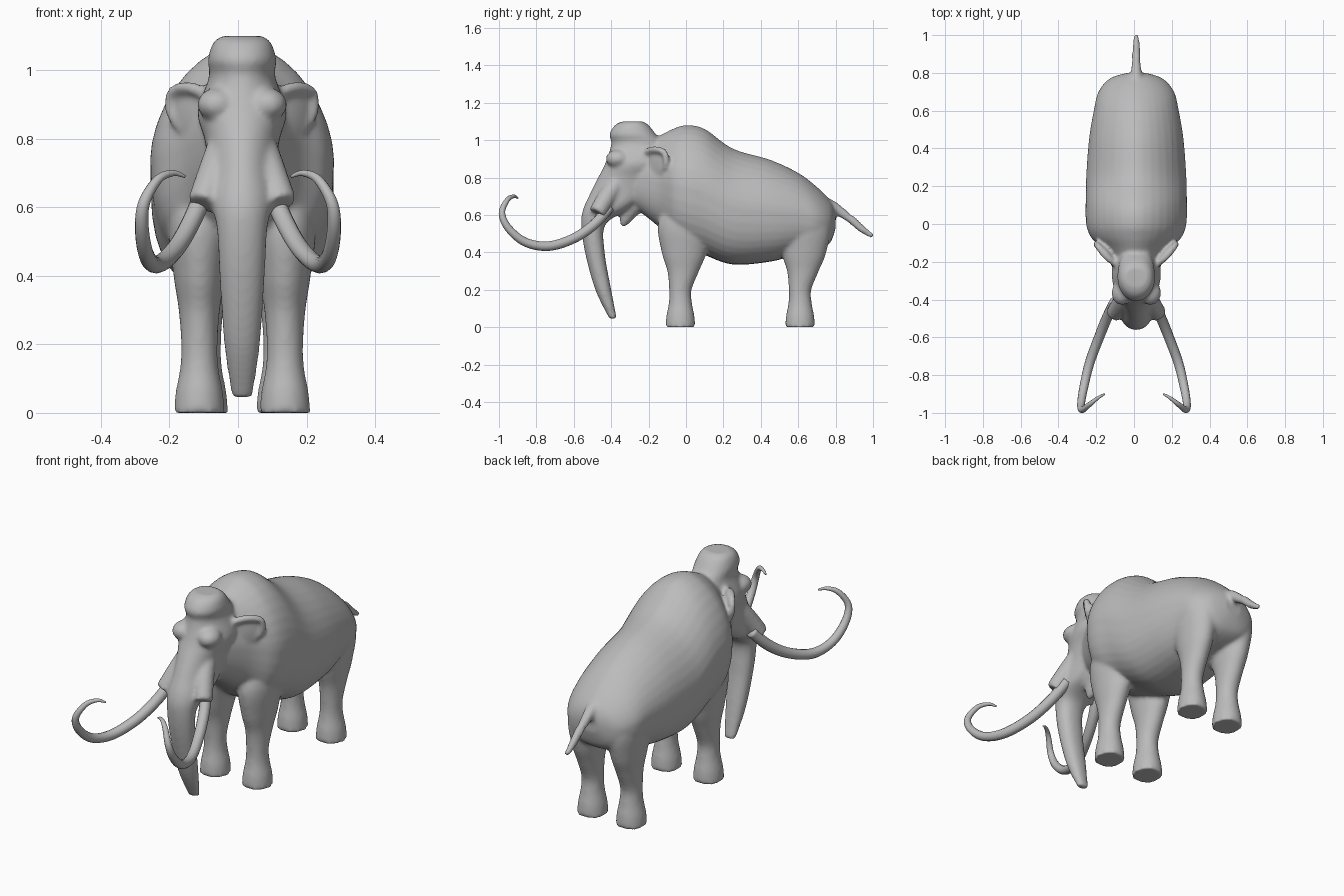
import bpy, bmesh, math
from mathutils import Vector

default_cube = bpy.data.objects.get("Cube")
if default_cube:
    bpy.data.objects.remove(default_cube, do_unlink=True)

grey = bpy.data.materials.new("mammoth grey")
grey.use_nodes = True
grey.diffuse_color = (.5, .5, .5, 1)
grey.node_tree.nodes["Principled BSDF"].inputs["Base Color"].default_value = grey.diffuse_color


def smooth_path(keys, steps=6):
    """Smooth curve through tuples of any length."""
    points = [Vector(key) for key in keys]
    points = [points[0], *points, points[-1]]
    result = []
    for before, start, end, after in zip(points, points[1:], points[2:], points[3:]):
        leave, arrive = (end - before) / 2, (after - start) / 2
        for step in range(steps):
            t = step / steps
            ease = t * t * (3 - 2 * t)
            result.append(start.lerp(end, ease)
                          + leave * (t * (1 - t) ** 2) - arrive * (t * t * (1 - t)))
    return result + [points[-1]]


def loft(bm, axis, keys, centre=0, lower=2, upper=2, sides=36):
    """Skin oval rings along an axis; key = (position, low, high, half width)."""
    rings = []
    for position, low, high, width in smooth_path(keys):
        ring = []
        for side in range(sides):
            angle = math.tau * side / sides
            across, along = math.cos(angle), math.sin(angle)
            power = 2 / (lower if along < 0 else upper)  # fullness of each half
            x = centre + width * math.copysign(abs(across) ** power, across)
            along = math.copysign(abs(along) ** power, along)
            offset = (low + high) / 2 + (high - low) / 2 * along
            spot = (x, position, offset) if axis == "y" else (x, offset, position)
            ring.append(bm.verts.new(spot))
        rings.append(ring)
    for ring, following in zip(rings, rings[1:]):
        for side in range(sides):
            bm.faces.new((ring[side - 1], ring[side], following[side], following[side - 1]))
    bm.faces.new(rings[0])
    bm.faces.new(rings[-1])


def tube(bm, path, thick, thin):
    """Round tube along a path, tapering faster towards its end."""
    curve = bpy.data.curves.new("path", "CURVE")
    curve.dimensions = "3D"
    curve.bevel_depth = 1
    curve.bevel_resolution = 4
    curve.use_fill_caps = True
    points = smooth_path(path)
    strand = curve.splines.new("POLY")
    strand.points.add(len(points) - 1)
    for index, (target, point) in enumerate(zip(strand.points, points)):
        target.co = (*point, 1)
        target.radius = thick + (thin - thick) * (index / (len(points) - 1)) ** 2
    holder = bpy.data.objects.new("path", curve)
    mesh = bpy.data.meshes.new_from_object(holder)
    bm.from_mesh(mesh)
    bpy.data.objects.remove(holder)
    bpy.data.curves.remove(curve)
    bpy.data.meshes.remove(mesh)


def blob(bm, centre, size, turn=0):
    """Ellipsoid, turned about the upright axis."""
    ball = bmesh.ops.create_uvsphere(bm, u_segments=24, v_segments=16, radius=1)["verts"]
    bmesh.ops.scale(bm, verts=ball, vec=size)
    cosine, sine = math.cos(turn), math.sin(turn)
    for vert in ball:
        x, y, z = vert.co
        vert.co = Vector(centre) + Vector((cosine * x - sine * y, sine * x + cosine * y, z))


def add_mirror_image(bm):
    """Copy everything built so far to the other side."""
    everything = list(bm.verts) + list(bm.edges) + list(bm.faces)
    copied = bmesh.ops.duplicate(bm, geom=everything)["geom"]
    verts = [item for item in copied if isinstance(item, bmesh.types.BMVert)]
    bmesh.ops.scale(bm, verts=verts, vec=(-1, 1, 1))


def make_object(bm, name):
    bmesh.ops.remove_doubles(bm, verts=bm.verts, dist=.0001)
    bmesh.ops.recalc_face_normals(bm, faces=bm.faces)
    mesh = bpy.data.meshes.new(name)
    bm.to_mesh(mesh)
    bm.free()
    for face in mesh.polygons:
        face.use_smooth = True
    mesh.materials.append(grey)
    result = bpy.data.objects.new(name, mesh)
    bpy.context.collection.objects.link(result)
    return result


def add_leg(bm, x, y):
    """Pillar leg: broad foot, narrow ankle, heavy thigh hidden in the body."""
    # height, backward drift, half depth, half width
    profile = [(0, 0, .08, .074), (.06, 0, .075, .069), (.13, 0, .062, .056), (.2, 0, .06, .053),
               (.3, .015, .085, .06), (.4, .02, .12, .075), (.55, .02, .14, .09),
               (.7, .01, .07, .06)]
    loft(bm, "z", [(height, y + drift - depth, y + drift + depth, width)
                   for height, drift, depth, width in profile], centre=x)


flesh = bmesh.new()

# Paired parts: front and hind legs
add_leg(flesh, x=.125, y=-.03)
add_leg(flesh, x=.115, y=.61)

# Tusk sockets
tube(flesh, [(.05, -.36, .78), (.08, -.42, .7), (.115, -.475, .61)], thick=.052, thin=.046)

# Broad brow
blob(flesh, centre=(.07, -.36, .9), size=(.06, .07, .05), turn=.3)

# Ear flap with a curled rim
blob(flesh, centre=(.155, -.15, .88), size=(.016, .07, .08), turn=-.75)
tube(flesh, [(.1, -.22, .93), (.16, -.17, .95), (.205, -.115, .93), (.2, -.11, .86),
             (.12, -.16, .78)], thick=.019, thin=.014)

add_mirror_image(flesh)

# Neck, shoulder hump, barrel and rump
loft(flesh, "y", [(-.3, .66, .95, .09), (-.15, .54, 1.02, .17), (-.07, .46, 1.06, .24),
                  (0, .42, 1.08, .265), (.1, .385, 1.06, .268), (.25, .335, .955, .265),
                  (.45, .35, .895, .25), (.6, .39, .825, .225), (.7, .41, .75, .2),
                  (.77, .45, .68, .14), (.8, .53, .63, .05)], lower=2.5, upper=1.75)

# Crown, face and trunk
loft(flesh, "z", [(1.1, -.34, -.23, .06), (1.08, -.38, -.2, .085), (1.03, -.41, -.16, .1),
                  (.98, -.4, -.12, .097), (.88, -.43, -.1, .13), (.8, -.47, -.13, .11),
                  (.72, -.51, -.18, .1), (.63, -.55, -.3, .1), (.55, -.56, -.43, .075),
                  (.4, -.54, -.435, .066), (.2, -.485, -.4, .052), (.045, -.41, -.37, .03)],
     upper=2.3)

# Lower jaw with a pointed lip
tube(flesh, [(0, -.2, .72), (0, -.29, .64), (0, -.34, .54)], thick=.07, thin=.01)

# Tail and tuft
tube(flesh, [(0, .74, .66), (0, .8, .635), (0, .9, .56)], thick=.035, thin=.015)
tube(flesh, [(0, .88, .58), (0, .94, .525), (0, 1, .485)], thick=.023, thin=.012)

# Fuse the flesh into one smooth skin, standing slightly off centre
bmesh.ops.translate(flesh, verts=flesh.verts, vec=(.012, 0, 0))
body = make_object(flesh, "body")
fuse = body.modifiers.new("fuse", "REMESH")
fuse.mode = "VOXEL"
fuse.voxel_size = .01
fuse.use_smooth_shade = True
soften = body.modifiers.new("soften", "SMOOTH")
soften.factor = .5
soften.iterations = 6
bpy.context.view_layer.objects.active = body
for modifier_name in ("fuse", "soften"):
    bpy.ops.object.modifier_apply(modifier=modifier_name)

# Tusks sweep out, up and curl inwards
ivory = bmesh.new()
tube(ivory, [(.1, -.41, .64), (.14, -.49, .55), (.185, -.6, .475), (.235, -.735, .433),
             (.265, -.86, .455), (.28, -.95, .53), (.275, -.984, .61), (.235, -.955, .68),
             (.19, -.92, .7), (.155, -.9, .69)], thick=.028, thin=.004)
add_mirror_image(ivory)
make_object(ivory, "tusks")
